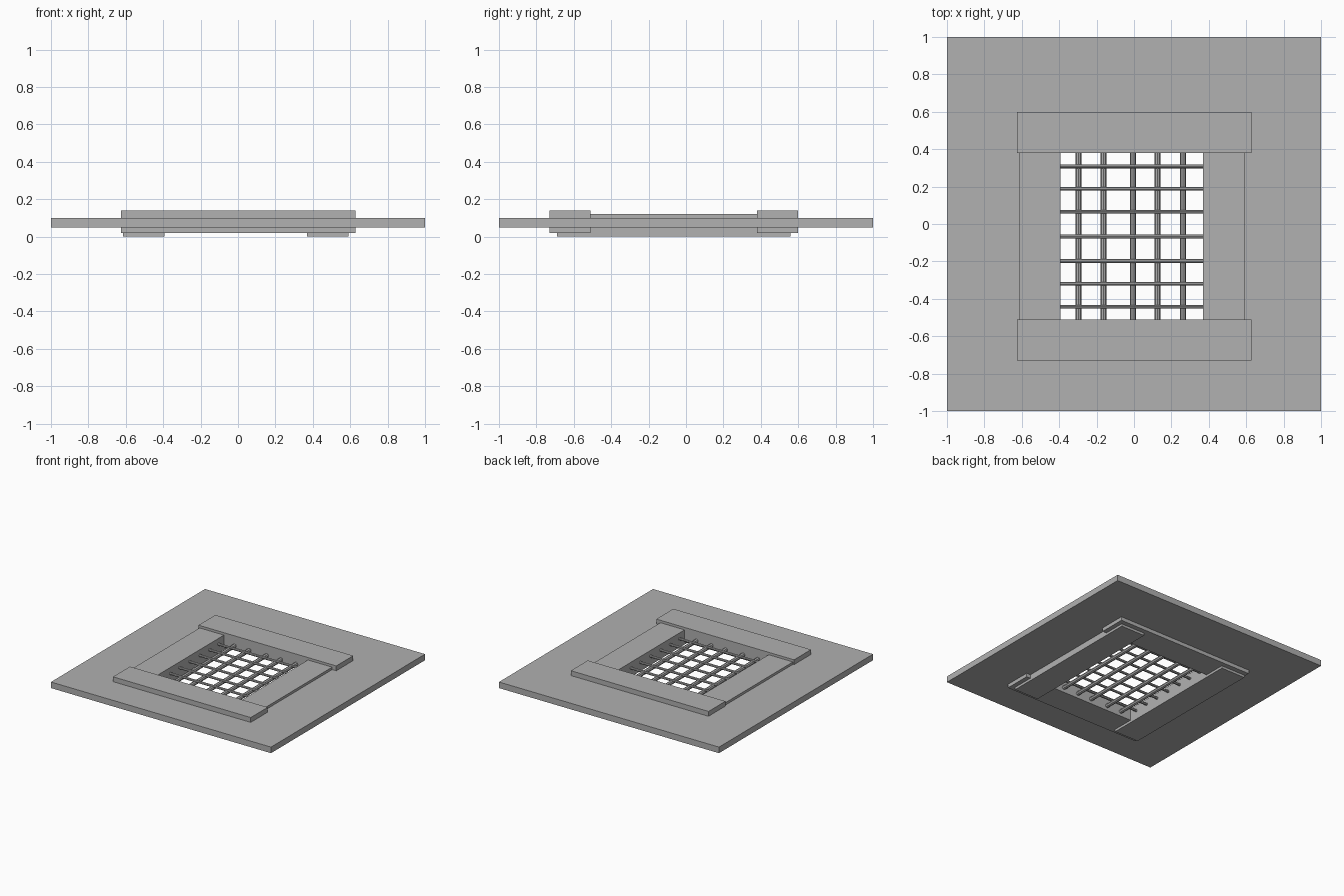
import bpy, bmesh
from math import pi

if "Cube" in bpy.data.objects:
    bpy.data.objects.remove(bpy.data.objects["Cube"])

# Dark grey finish shared by all parts
grey = bpy.data.materials.new("dark_grey")
grey.diffuse_color = (0.44, 0.44, 0.44, 1)
grey.use_nodes = True
grey.node_tree.nodes["Principled BSDF"].inputs["Base Color"].default_value = grey.diffuse_color


def box(name, x0, x1, y0, y1, z0, z1):
    bpy.ops.mesh.primitive_cube_add(size=1, location=((x0 + x1) / 2, (y0 + y1) / 2, (z0 + z1) / 2))
    ob = bpy.context.object
    ob.name = name
    ob.scale = (x1 - x0, y1 - y0, z1 - z0)
    bpy.ops.object.transform_apply(location=False, rotation=False, scale=True)
    ob.data.materials.append(grey)
    return ob


def rod(name, radius, length, location, rotation):
    bpy.ops.mesh.primitive_cylinder_add(vertices=8, radius=radius, depth=length,
                                        location=location, rotation=rotation)
    ob = bpy.context.object
    ob.name = name
    bpy.ops.object.shade_smooth_by_angle()
    ob.data.materials.append(grey)
    return ob


# Wall panel: square slab with a window opening (hole edge hidden inside the frame)
X = (-1, -0.41, 0.385, 1)
Y = (-1, -0.525, 0.395, 1)
bm = bmesh.new()
grid = [[bm.verts.new((x, y, 0.05)) for x in X] for y in Y]
for j in range(3):
    for i in range(3):
        if (i, j) != (1, 1):
            bm.faces.new((grid[j][i], grid[j][i + 1], grid[j + 1][i + 1], grid[j + 1][i]))
ext = bmesh.ops.extrude_face_region(bm, geom=bm.faces[:], use_keep_orig=True)
for v in ext["geom"]:
    if isinstance(v, bmesh.types.BMVert):
        v.co.z = 0.10
bmesh.ops.recalc_face_normals(bm, faces=bm.faces[:])
mesh = bpy.data.meshes.new("wall_panel")
bm.to_mesh(mesh)
bm.free()
mesh.materials.append(grey)
bpy.context.collection.objects.link(bpy.data.objects.new("wall_panel", mesh))

# Frame: lintel and sill are raised, jambs sit lower between them
box("lintel", -0.625, 0.627, 0.38, 0.60, 0.02, 0.14)
box("sill", -0.625, 0.627, -0.73, -0.51, 0.02, 0.14)
box("left_jamb", -0.615, -0.394, -0.69, 0.56, 0.0, 0.12)
box("right_jamb", 0.37, 0.59, -0.69, 0.56, 0.0, 0.12)

# Upright bars
for x in (-0.297, -0.163, -0.005, 0.125, 0.262):
    rod("upright_bar", 0.016, 0.95, (x, -0.065, 0.058), (pi / 2, 0, 0))

# Thin cross bars above the uprights
for y in (0.308, 0.188, 0.066, -0.067, -0.198, -0.32, -0.442):
    rod("cross_bar", 0.01, 0.83, (-0.0125, y, 0.073), (0, pi / 2, 0))
